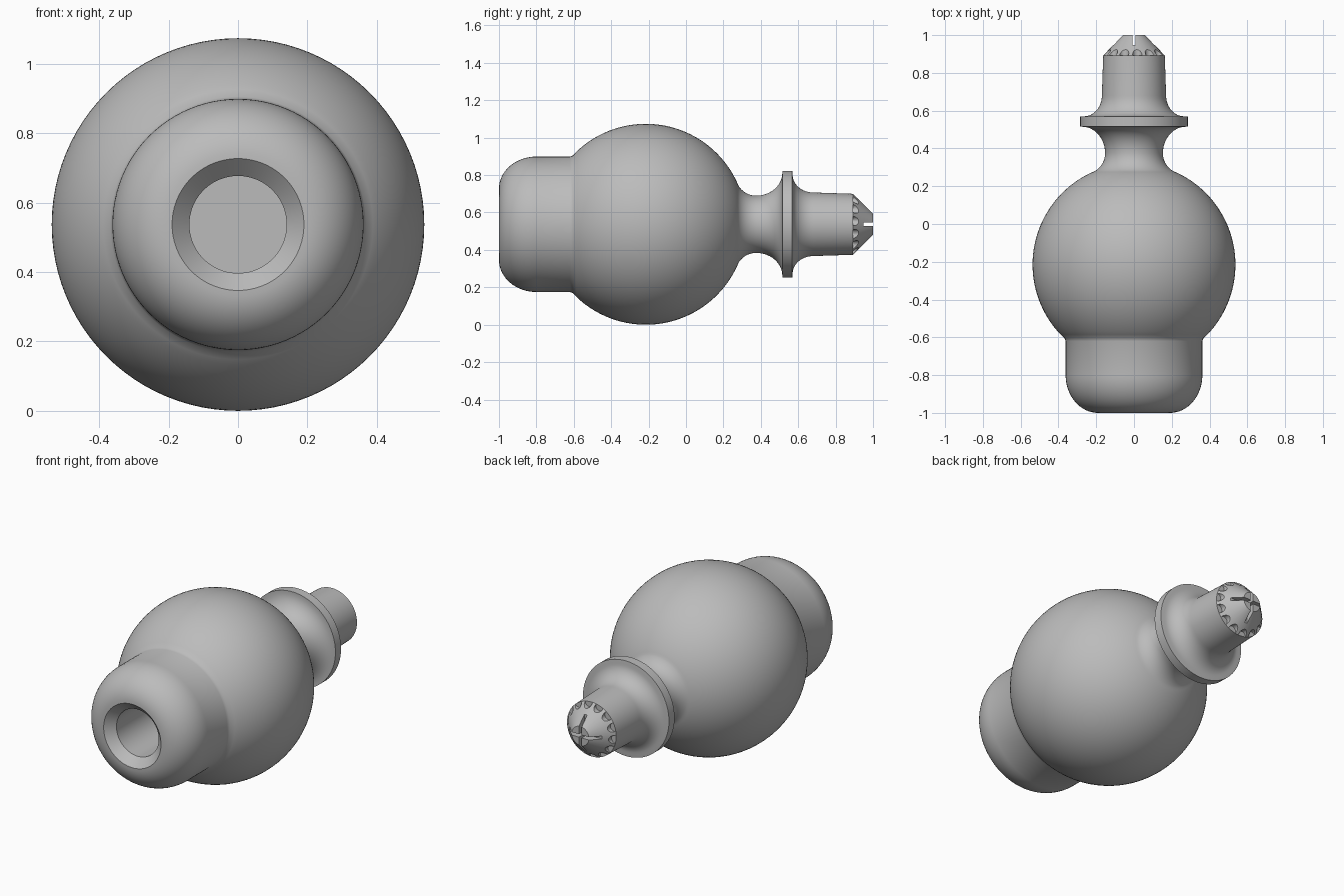
import bpy, bmesh, math
from mathutils import Matrix, Vector

AXIS_Z = 0.537

cube = bpy.data.objects.get("Cube")
if cube:
    bpy.data.objects.remove(cube, do_unlink=True)

grey = bpy.data.materials.new("plain grey")
grey.use_nodes = True
grey.diffuse_color = (0.5, 0.5, 0.5, 1)
grey.node_tree.nodes["Principled BSDF"].inputs["Base Color"].default_value = (0.5, 0.5, 0.5, 1)


def add_object(name, bm):
    bmesh.ops.recalc_face_normals(bm, faces=bm.faces)
    mesh = bpy.data.meshes.new(name)
    bm.to_mesh(mesh)
    bm.free()
    mesh.materials.append(grey)
    obj = bpy.data.objects.new(name, mesh)
    obj.location.z = AXIS_Z
    bpy.context.collection.objects.link(obj)
    return obj


def arc(cy, cr, ay, ar, start, end, n):
    """Elliptical arc of (y, radius) points, angles in degrees."""
    angles = [math.radians(start + (end - start) * i / n) for i in range(n + 1)]
    return [(cy + ay * math.cos(a), cr + ar * math.sin(a)) for a in angles]


def lathe(name, profile, steps=96):
    """Spin a (y, radius) profile around the long axis."""
    bm = bmesh.new()
    verts = [bm.verts.new((r, y, 0)) for y, r in profile]
    edges = [bm.edges.new(pair) for pair in zip(verts, verts[1:])]
    bmesh.ops.spin(bm, geom=verts + edges, cent=(0, 0, 0), axis=(0, 1, 0),
                   angle=math.tau, steps=steps, use_merge=True)
    bmesh.ops.remove_doubles(bm, verts=bm.verts, dist=0.0001)
    return add_object(name, bm)


def activate(obj):
    bpy.ops.object.select_all(action='DESELECT')
    obj.select_set(True)
    bpy.context.view_layer.objects.active = obj


def cut(target, cutter):
    cutter.hide_render = True
    mod = target.modifiers.new("cut", 'BOOLEAN')
    mod.operation = 'DIFFERENCE'
    mod.solver = 'EXACT'
    mod.object = cutter
    activate(target)
    bpy.ops.object.modifier_apply(modifier=mod.name)
    bpy.data.objects.remove(cutter, do_unlink=True)


# Turned body: bore, rounded collar, ball, neck, flange, stem
profile = [(-0.4, 0), (-0.4, 0.14), (-0.95, 0.14)]
profile += arc(-0.8, 0.19, 0.2, 0.172, 180, 90, 16)
profile += [(-0.62, 0.362), (-0.604, 0.368)]
profile += arc(-0.215, 0, 0.537, 0.537, 133.6, 24.2, 44)
profile += arc(0.375, 0.263, 0.11, 0.11, 204, 270, 12)[1:]
profile += arc(0.375, 0.275, 0.14, 0.122, 270, 360, 14)[1:]
profile += [(0.515, 0.285), (0.568, 0.285)]
profile += arc(0.68, 0.265, 0.11, 0.095, 180, 270, 12)
profile += [(0.893, 0.163), (0.893, 0)]
body = lathe("turned_body", profile)

# Conical tip
tip = lathe("conical_tip", [(0.893, 0), (0.893, 0.163), (1, 0.057), (1, 0)])

# Ring of scallops drilled along the axis into the rim of the tip
COUNT = 14
bm = bmesh.new()
for i in range(COUNT):
    a = math.tau * (i + 0.25) / COUNT
    place = Matrix.Translation((0.158 * math.cos(a), 0.95, 0.158 * math.sin(a)))
    bmesh.ops.create_cone(bm, cap_ends=True, segments=20, radius1=0.025, radius2=0.025,
                          depth=0.2, matrix=place @ Matrix.Rotation(math.pi / 2, 4, 'X'))
cut(tip, add_object("scallop_cutter", bm))

# Crossed slots in the end of the tip
for size in ((0.5, 0.1, 0.018), (0.018, 0.1, 0.5)):
    bm = bmesh.new()
    bmesh.ops.create_cube(bm, size=1)
    bmesh.ops.scale(bm, vec=Vector(size), verts=bm.verts)
    bmesh.ops.translate(bm, vec=(0, 0.998, 0), verts=bm.verts)
    cut(tip, add_object("slot_cutter", bm))

# Smooth shading with crisp edges
for obj in (body, tip):
    activate(obj)
    bpy.ops.object.shade_smooth_by_angle(angle=math.radians(30))
